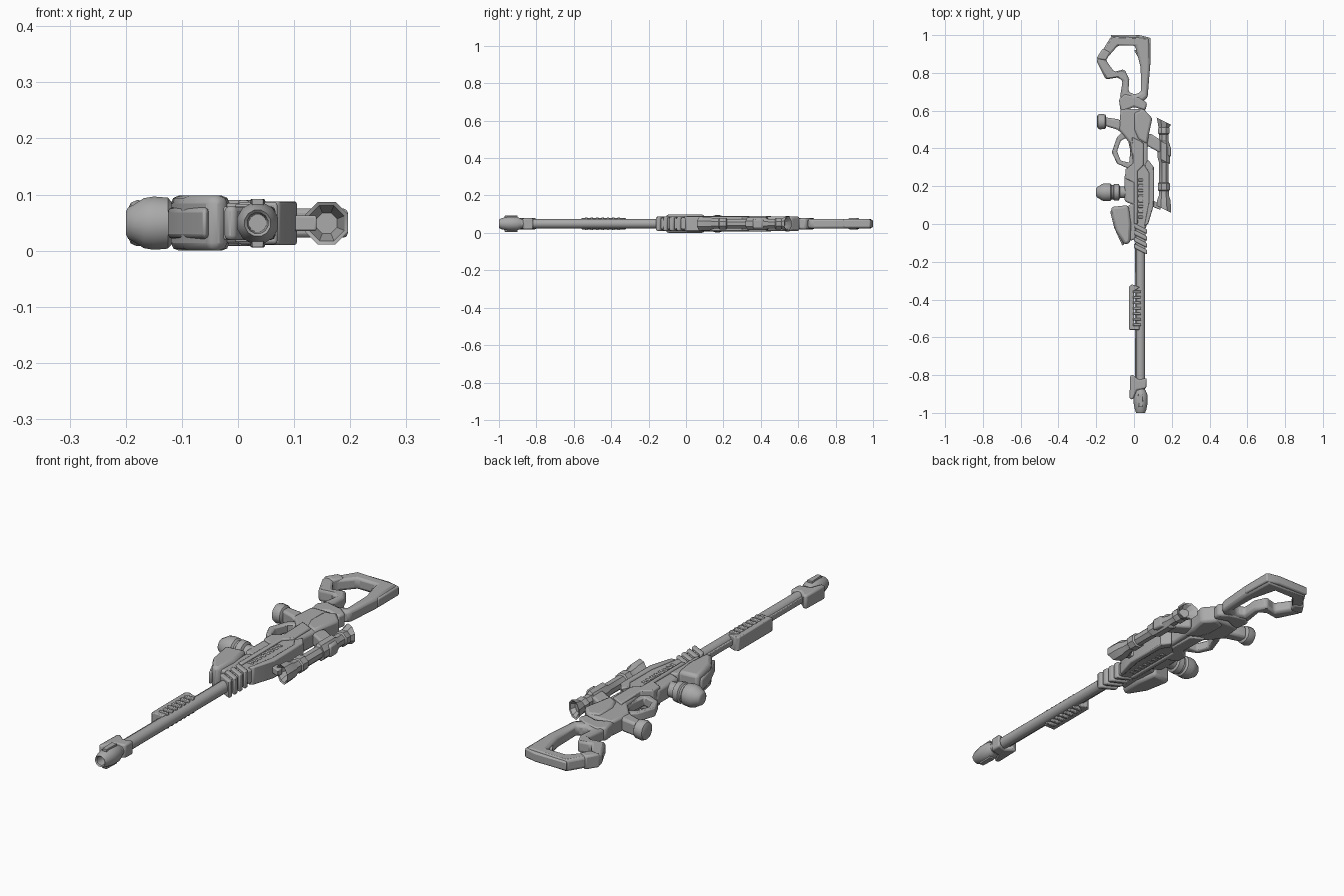
import bpy, bmesh, math
from mathutils import Vector

ZC = 0.049      # mid-plane of the rifle lying on its side
BX = 0.035      # barrel axis
grey = bpy.data.materials.new("gunmetal grey")
grey.diffuse_color = (0.4, 0.4, 0.4, 1)


def finish(name, bm, bevel=0.0, segments=2, angle=35):
    bmesh.ops.recalc_face_normals(bm, faces=bm.faces)
    me = bpy.data.meshes.new(name)
    bm.to_mesh(me)
    bm.free()
    ob = bpy.data.objects.new(name, me)
    bpy.context.collection.objects.link(ob)
    me.materials.append(grey)
    bpy.ops.object.select_all(action='DESELECT')
    ob.select_set(True)
    bpy.context.view_layer.objects.active = ob
    bpy.ops.object.shade_smooth_by_angle(angle=math.radians(angle))
    if bevel:
        m = ob.modifiers.new("bevel", 'BEVEL')
        m.width, m.segments, m.limit_method = bevel, segments, 'ANGLE'
        m.angle_limit = math.radians(40)
    return ob


def prism(name, pts, half, bevel=0.008, z=ZC, segments=2):
    """Plan outline extruded symmetrically about height z."""
    bm = bmesh.new()
    lo = [bm.verts.new((x, y, z - half)) for x, y in pts]
    hi = [bm.verts.new((x, y, z + half)) for x, y in pts]
    bm.faces.new(lo)
    bm.faces.new(hi)
    for i in range(len(pts)):
        j = (i + 1) % len(pts)
        bm.faces.new((lo[i], lo[j], hi[j], hi[i]))
    return finish(name, bm, bevel, segments)


def box(name, x0, x1, y0, y1, half, bevel=0.004, z=ZC):
    return prism(name, [(x0, y0), (x1, y0), (x1, y1), (x0, y1)], half, bevel, z)


def ring(name, pairs, half, bevel):
    """Closed frame given as (outer, inner) point pairs."""
    bm = bmesh.new()
    loops = [[bm.verts.new((p[k][0], p[k][1], ZC + s * half)) for p in pairs]
             for k, s in ((0, -1), (0, 1), (1, 1), (1, -1))]
    n = len(pairs)
    for a in range(4):
        A, B = loops[a], loops[(a + 1) % 4]
        for i in range(n):
            j = (i + 1) % n
            bm.faces.new((A[i], A[j], B[j], B[i]))
    return finish(name, bm, bevel)


def lathe(name, profile, axis='Y', centre=BX, sides=16, angle=35, slant=None):
    """Turned part; profile is (position along axis, radius)."""
    bm = bmesh.new()
    rows = []
    for t, r in profile:
        row = []
        for k in range(sides):
            a = 2 * math.pi * (k + 0.5) / sides
            u, v = r * math.cos(a), r * math.sin(a)
            p = Vector((centre + u, t, ZC + v)) if axis == 'Y' else Vector((t, centre + u, ZC + v))
            if slant and slant(t):
                p.y -= 0.5 * u
            row.append(bm.verts.new(p))
        rows.append(row)
    for A, B in zip(rows, rows[1:]):
        for k in range(sides):
            j = (k + 1) % sides
            bm.faces.new((A[k], A[j], B[j], B[k]))
    bm.faces.new(rows[0])
    bm.faces.new(rows[-1])
    return finish(name, bm, angle=angle)


# Barrel with an under-rib and flared, hollow muzzle
lathe("barrel", [(-0.9, 0.025), (0.0, 0.025)])
box("barrel_rib", 0.005, 0.03, -0.82, -0.1, 0.012, 0.003)
lathe("muzzle", [(-0.9, 0.016), (-0.995, 0.019), (-1.0, 0.024), (-0.985, 0.031),
                 (-0.95, 0.038), (-0.905, 0.038), (-0.88, 0.027)], sides=12)
for s in (-1, 1):
    prism("muzzle_fin", [(0.025, -0.97), (0.045, -0.97), (0.048, -0.9), (0.022, -0.9)],
          0.006, 0.002, ZC + s * 0.037)
prism("front_sight_block", [(-0.024, -0.925), (-0.005, -0.93), (0.015, -0.88), (0.065, -0.87),
                            (0.067, -0.815), (0.025, -0.825), (-0.005, -0.8), (-0.02, -0.8)], 0.03)

# Slatted guard below the barrel
prism("barrel_guard", [(-0.026, -0.56), (0.03, -0.56), (0.03, -0.535), (0.0, -0.525),
                       (0.0, -0.355), (0.03, -0.335), (-0.01, -0.32), (-0.026, -0.33)], 0.03, 0.004)
for i in range(7):
    y = -0.54 + i * 0.029
    box("guard_slat", -0.005, 0.038, y, y + 0.014, 0.034, 0.003)

# Slanted ribs at the barrel root
prism("barrel_root", [(0.008, -0.11), (0.06, -0.15), (0.062, 0.02), (0.005, 0.02)], 0.031)
for i in range(4):
    y = 0.005 - i * 0.036
    prism("root_rib", [(0, y), (0.07, y - 0.035), (0.07, y - 0.059), (0, y - 0.024)], 0.038, 0.006)

# Receiver: core, raised side plates, slotted strip
prism("receiver", [(0.0, -0.03), (0.06, -0.03), (0.1, 0.1), (0.1, 0.29), (0.07, 0.33),
                   (0.075, 0.47), (0.095, 0.56), (0.05, 0.61), (0.0, 0.61), (-0.07, 0.61),
                   (-0.08, 0.5), (-0.02, 0.43), (0.0, 0.3), (-0.05, 0.26), (-0.05, 0.12),
                   (0.0, 0.1)], 0.033, 0.01)
prism("upper_shroud", [(0.055, -0.01), (0.075, 0.0), (0.105, 0.1), (0.105, 0.3), (0.075, 0.34),
                       (0.055, 0.31), (0.08, 0.27), (0.08, 0.12)], 0.039, 0.005)
prism("lower_plate", [(0.0, 0.0), (0.02, 0.0), (0.018, 0.28), (0.05, 0.31), (0.05, 0.43),
                      (-0.01, 0.46), (-0.005, 0.32), (-0.045, 0.29), (-0.045, 0.24), (0.0, 0.22)],
      0.041, 0.005)
for i in range(8):
    y = 0.03 + i * 0.028
    box("receiver_slot_bar", 0.022, 0.048, y, y + 0.014, 0.037, 0.003)
prism("rear_cover", [(0.02, 0.45), (0.07, 0.42), (0.08, 0.48), (0.097, 0.56), (0.05, 0.61),
                     (0.0, 0.59), (0.0, 0.5)], 0.039, 0.012)
prism("stock_neck", [(-0.07, 0.59), (0.0, 0.62), (0.06, 0.6), (0.07, 0.64), (0.03, 0.67),
                     (-0.05, 0.69), (-0.08, 0.66)], 0.03, 0.01)

# Forward hand grip with a tapered wedge
prism("hand_grip", [(-0.122, 0.09), (-0.03, 0.1), (-0.015, 0.0), (-0.02, -0.1), (-0.05, -0.11),
                    (-0.1, -0.03)], 0.049, 0.014)
prism("grip_wedge", [(-0.127, 0.07), (-0.1, 0.075), (-0.05, -0.1), (-0.06, -0.118),
                     (-0.105, -0.02)], 0.028, 0.01)
prism("grip_link", [(-0.03, 0.1), (0.01, 0.11), (0.01, -0.08), (-0.025, -0.09)], 0.036)

# Rounded canister on the underside
lathe("canister", [(-0.03, 0.032), (-0.075, 0.032), (-0.08, 0.043), (-0.105, 0.045), (-0.11, 0.038),
                   (-0.118, 0.038), (-0.125, 0.046), (-0.15, 0.048), (-0.168, 0.045),
                   (-0.185, 0.034), (-0.196, 0.028), (-0.2, 0.02)], 'X', 0.168, 20, 40)

# Trigger guard, trigger and rear grip arm with end knob
ring("trigger_guard", [((-0.05, 0.5), (-0.045, 0.455)), ((-0.09, 0.46), (-0.07, 0.44)),
                       ((-0.118, 0.38), (-0.09, 0.385)), ((-0.09, 0.32), (-0.07, 0.335)),
                       ((0.0, 0.28), (-0.025, 0.325)), ((0.03, 0.38), (-0.02, 0.39)),
                       ((0.0, 0.48), (-0.03, 0.435))], 0.02, 0.006)
prism("grip_arm", [(-0.155, 0.565), (-0.085, 0.555), (0.04, 0.47), (0.04, 0.405), (-0.09, 0.5),
                   (-0.155, 0.52)], 0.029, 0.01)
lathe("grip_knob", [(-0.147, 0.03), (-0.153, 0.039), (-0.18, 0.042), (-0.191, 0.037),
                    (-0.196, 0.026)], 'X', 0.542, 16, 40)

# Scope with slanted ends, recessed lenses and two mounts
lathe("scope", [(0.13, 0.02), (0.082, 0.034), (0.078, 0.041), (0.125, 0.039), (0.15, 0.029),
                (0.175, 0.029), (0.18, 0.034), (0.215, 0.034), (0.22, 0.027), (0.325, 0.027),
                (0.335, 0.036), (0.43, 0.036), (0.44, 0.027), (0.475, 0.027), (0.48, 0.033),
                (0.505, 0.033), (0.51, 0.03), (0.545, 0.041), (0.542, 0.034), (0.52, 0.02)],
      'Y', 0.158, 8, 30, lambda t: t < 0.1 or t > 0.515 or 0.33 < t < 0.435)
prism("scope_mount", [(0.05, 0.45), (0.085, 0.48), (0.195, 0.41), (0.196, 0.355), (0.14, 0.375),
                      (0.06, 0.42)], 0.026, 0.008)
prism("scope_front_mount", [(0.09, 0.13), (0.14, 0.105), (0.14, 0.075), (0.09, 0.095)], 0.014, 0.004)

# Skeleton shoulder stock
ring("stock_frame", [((-0.12, 0.995), (-0.085, 0.945)), ((0.08, 0.985), (0.005, 0.945)),
                     ((0.085, 0.83), (0.035, 0.83)), ((0.072, 0.67), (0.038, 0.70)),
                     ((0.02, 0.625), (0.005, 0.685)), ((-0.075, 0.665), (-0.03, 0.70)),
                     ((-0.06, 0.76), (-0.025, 0.765)), ((-0.09, 0.775), (-0.05, 0.82)),
                     ((-0.15, 0.765), (-0.105, 0.805)), ((-0.2, 0.865), (-0.15, 0.87))], 0.026, 0.012)
prism("butt_cap", [(-0.125, 1.0), (0.03, 1.0), (0.088, 0.985), (0.088, 0.84), (0.06, 0.84),
                   (0.05, 0.93), (0.0, 0.955), (-0.1, 0.96)], 0.02, 0.006)
prism("stock_collar", [(-0.2, 0.875), (-0.165, 0.93), (-0.125, 0.91), (-0.148, 0.865)], 0.03, 0.008)
prism("stock_brace", [(0.0, 0.92), (0.04, 0.93), (0.06, 0.86), (0.035, 0.86)], 0.015, 0.004)
